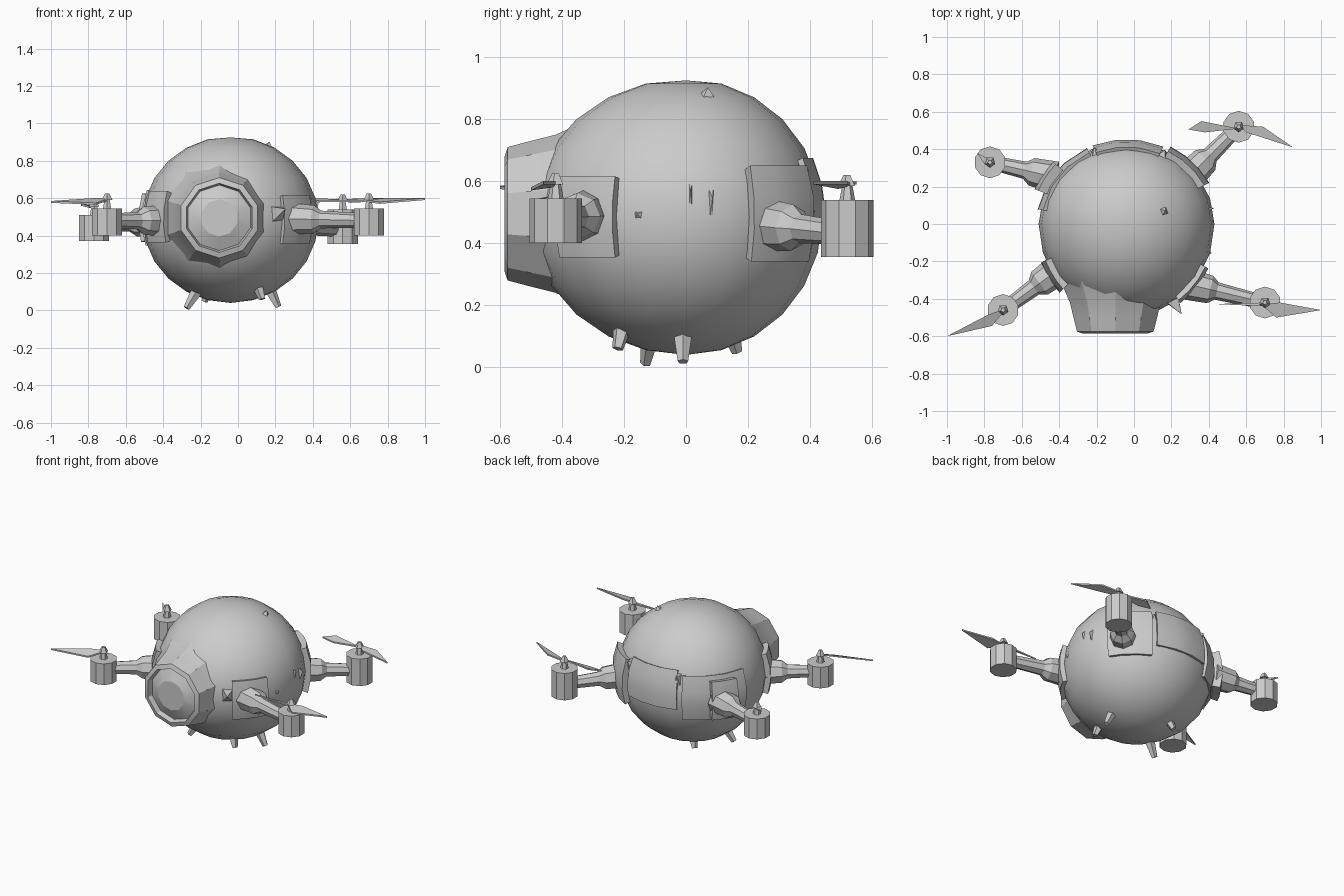
import bpy, bmesh, math
from mathutils import Vector

if "Cube" in bpy.data.objects:
    bpy.data.objects.remove(bpy.data.objects["Cube"])

CEN = Vector((-0.04, 0.0, 0.485))


def finish(name, bm, angle=35):
    bmesh.ops.recalc_face_normals(bm, faces=bm.faces)
    me = bpy.data.meshes.new(name)
    bm.to_mesh(me)
    bm.free()
    ob = bpy.data.objects.new(name, me)
    bpy.context.collection.objects.link(ob)
    bpy.ops.object.select_all(action='DESELECT')
    ob.select_set(True)
    bpy.context.view_layer.objects.active = ob
    if angle:
        bpy.ops.object.shade_smooth_by_angle(angle=math.radians(angle))
    return ob


def shell_point(az, z, k=1.0):
    """Point on the egg-shaped hull at a heading (degrees) and height."""
    a = math.radians(az)
    r = math.sqrt(max(0.0, 1 - ((z - CEN.z) / 0.445) ** 2))
    x, y = math.cos(a) * r * 0.47, math.sin(a) * r
    y *= 0.44 if y > 0 else 0.50
    return Vector((CEN.x + x * k, CEN.y + y * k, CEN.z + (z - CEN.z) * k))


def panel(name, az0, az1, z0, z1, k, n=3):
    """Thick curved plate lying on the hull."""
    bm = bmesh.new()
    grid = [[[bm.verts.new(shell_point(az0 + (az1 - az0) * i / n, z0 + (z1 - z0) * j / n, kk))
              for j in range(n + 1)] for i in range(n + 1)] for kk in (0.93, k)]
    lo, hi = grid
    for i in range(n):
        for j in range(n):
            for g in grid:
                bm.faces.new((g[i][j], g[i + 1][j], g[i + 1][j + 1], g[i][j + 1]))
        for j in (0, n):
            bm.faces.new((lo[i][j], lo[i + 1][j], hi[i + 1][j], hi[i][j]))
            bm.faces.new((lo[j][i], lo[j][i + 1], hi[j][i + 1], hi[j][i]))
    return finish(name, bm, 30)


def tube(name, a, b, r0, r1, sides=8):
    a, b = Vector(a), Vector(b)
    bm = bmesh.new()
    bmesh.ops.create_cone(bm, cap_ends=True, segments=sides, radius1=r0, radius2=r1, depth=(b - a).length)
    rot = (b - a).to_track_quat('Z', 'Y')
    for v in bm.verts:
        v.co = rot @ v.co + (a + b) / 2
    return finish(name, bm)


def slab(name, pts, t=0.01):
    """Thin plate from a 3D outline, thickened downward."""
    bm = bmesh.new()
    f = bm.faces.new([bm.verts.new(p) for p in pts])
    ext = bmesh.ops.extrude_face_region(bm, geom=[f])
    for v in ext['geom']:
        if isinstance(v, bmesh.types.BMVert):
            v.co.z -= t
    return finish(name, bm, 0)


def wedge(name, az, z, w, h, out):
    """Torn shard standing off the hull."""
    bm = bmesh.new()
    da = math.degrees(w / 0.46) / 2
    for p in (shell_point(az - da, z - h / 2, 0.95), shell_point(az + da, z - h / 2, 0.95),
              shell_point(az + da, z + h / 2, 0.95), shell_point(az - da, z + h / 2, 0.95),
              shell_point(az, z + h / 4, 1 + out)):
        bm.verts.new(p)
    bmesh.ops.convex_hull(bm, input=bm.verts)
    return finish(name, bm, 0)


# Hull
bm = bmesh.new()
bmesh.ops.create_uvsphere(bm, u_segments=20, v_segments=12, radius=1)
for v in bm.verts:
    v.co = CEN + Vector((v.co.x * 0.47, v.co.y * (0.44 if v.co.y > 0 else 0.50), v.co.z * 0.445))
    v.co.z = min(v.co.z, 0.925)
finish("hull", bm)

# Eye housing with rim and domed lens, lathed around y: (y, radius)
bm = bmesh.new()
profile = [(-0.30, 0.31), (-0.42, 0.255), (-0.50, 0.235), (-0.575, 0.215), (-0.585, 0.185),
           (-0.55, 0.175), (-0.585, 0.10)]
N = 10
rings = [[bm.verts.new((-0.10 + r * math.cos((i + 0.5) * math.tau / N), y,
                        0.495 + r * math.sin((i + 0.5) * math.tau / N)))
          for i in range(N)] for y, r in profile]
for p, q in zip(rings, rings[1:]):
    for i in range(N):
        bm.faces.new((p[i], p[(i + 1) % N], q[(i + 1) % N], q[i]))
bm.faces.new(rings[-1])
bm.faces.new(rings[0])
finish("eye_housing", bm, 25)

# Armour plates around the hull
panel("back_right_mount_plate", 28, 62, 0.35, 0.64, 1.07)
panel("back_left_mount_plate", 138, 158, 0.38, 0.61, 1.13)
panel("back_plate", 66, 112, 0.42, 0.67, 1.03)
panel("back_left_skirt", 116, 170, 0.35, 0.64, 1.03)
panel("front_left_mount_plate", 203, 224, 0.37, 0.63, 1.06)
panel("front_right_mount_plate", 306, 333, 0.36, 0.61, 1.05)

# Arms: root, arm end, motor centre, motor bottom and top
ARMS = {
    "front_left": ((-0.40, -0.24, 0.48), (-0.70, -0.46, 0.48), 0.40, 0.545),
    "front_right": ((0.28, -0.32, 0.49), (0.70, -0.42, 0.48), 0.40, 0.545),
    "back_right": ((0.29, 0.25, 0.46), (0.56, 0.52, 0.43), 0.355, 0.54),
    "back_left": ((-0.42, 0.25, 0.48), (-0.77, 0.33, 0.455), 0.37, 0.51),
}
for name, (root, end, z0, z1) in ARMS.items():
    a, b = Vector(root), Vector(end)
    d = (b - a).normalized()
    tube(name + "_socket", a, a + d * 0.13, 0.085, 0.075)
    tube(name + "_collar", a + d * 0.13, a + d * 0.17, 0.075, 0.045)
    tube(name + "_arm", a + d * 0.1, b, 0.05, 0.037)
    tube(name + "_motor", (b.x, b.y, z0), (b.x, b.y, z1), 0.085, 0.085, 10)
    tube(name + "_shaft", (b.x, b.y, z1), (b.x, b.y, z1 + 0.05), 0.025, 0.016, 6)
    tube(name + "_cap", (b.x, b.y, z1 + 0.045), (b.x, b.y, z1 + 0.08), 0.03, 0.012, 5)

# Propeller blades, some snapped off
slab("front_left_blade", [(-0.68, -0.45, 0.60), (-0.78, -0.485, 0.60), (-1.0, -0.60, 0.585),
                          (-0.76, -0.545, 0.575)])
slab("front_right_blade", [(0.68, -0.43, 0.59), (0.78, -0.42, 0.60), (1.0, -0.46, 0.60),
                           (0.76, -0.50, 0.58)])
slab("front_right_blade_stub", [(0.70, -0.44, 0.59), (0.70, -0.42, 0.59), (0.43, -0.428, 0.59)])
slab("back_right_blade_outer", [(0.56, 0.53, 0.595), (0.69, 0.52, 0.60), (0.85, 0.41, 0.60),
                                (0.60, 0.49, 0.585)])
slab("back_right_blade_inner", [(0.56, 0.51, 0.595), (0.38, 0.49, 0.585), (0.29, 0.505, 0.59),
                                (0.36, 0.55, 0.60)])
slab("back_left_blade_stub", [(-0.75, 0.32, 0.555), (-0.78, 0.35, 0.555), (-0.84, 0.38, 0.57),
                              (-0.80, 0.32, 0.56)])

# Stubby feet: foot end, top end
for name, lo, hi in [("front_left_foot", (-0.275, -0.13, 0.012), (-0.21, -0.11, 0.12)),
                     ("right_foot", (0.215, -0.01, 0.018), (0.16, -0.01, 0.13)),
                     ("front_right_stub", (0.13, -0.22, 0.06), (0.10, -0.20, 0.15)),
                     ("back_left_stub", (-0.18, 0.165, 0.05), (-0.15, 0.14, 0.13))]:
    tube(name, lo, hi, 0.018, 0.035, 5)

# Battle damage: shards and torn slits
wedge("front_right_shard", 303, 0.51, 0.08, 0.10, 0.16)
wedge("side_slit_a", 2, 0.51, 0.03, 0.24, 0.02)
wedge("side_slit_b", 11, 0.49, 0.03, 0.22, 0.03)
wedge("side_chip", 342, 0.48, 0.06, 0.06, 0.02)
wedge("crown_chip", 20, 0.875, 0.15, 0.03, 0.05)
wedge("back_chip_left", 112, 0.60, 0.07, 0.12, 0.06)
wedge("back_chip_right", 64, 0.60, 0.07, 0.12, 0.06)
